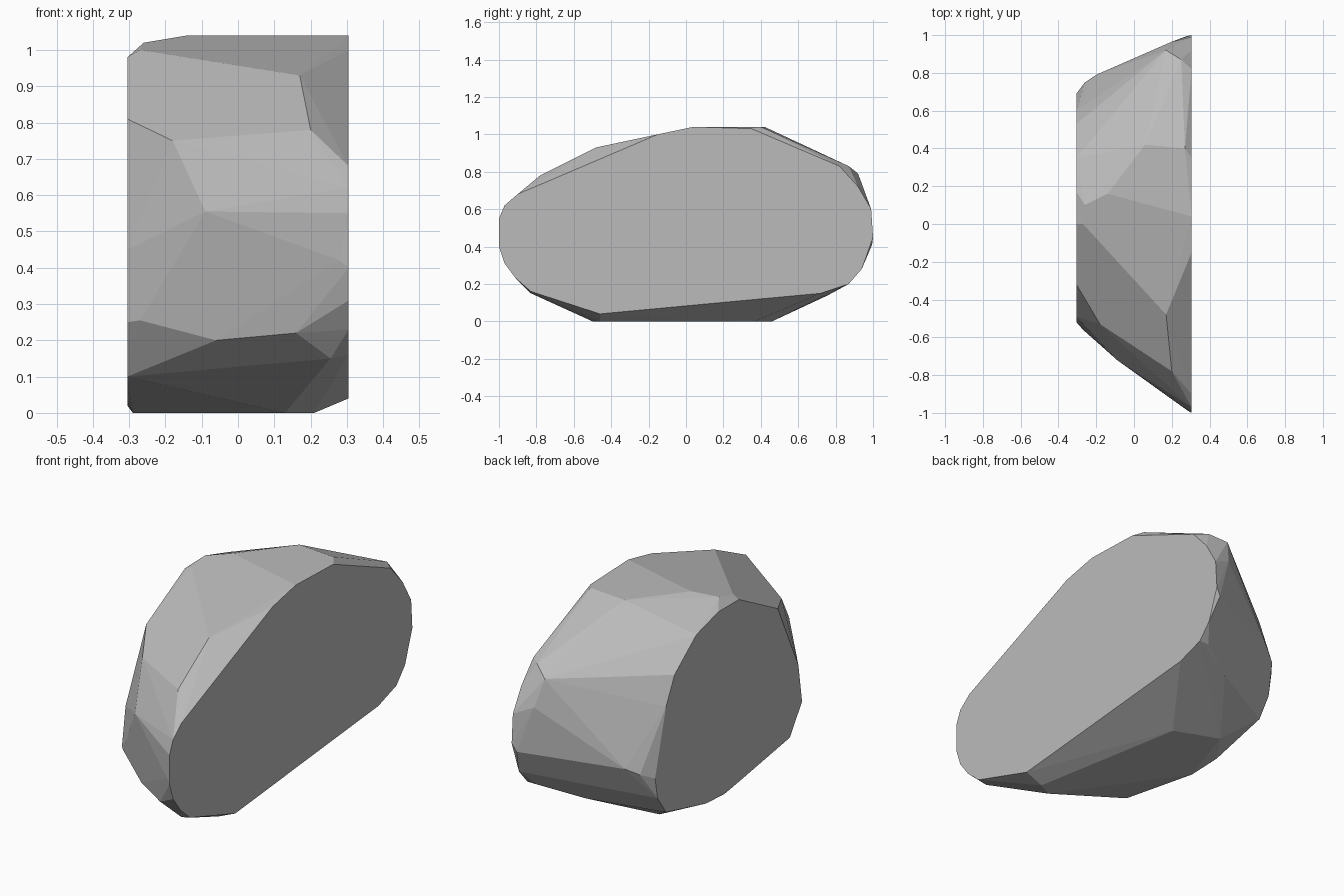
import bpy
import bmesh
import math

# Remove the default object only
default_object = bpy.data.objects.get("Cube")
if default_object:
    bpy.data.objects.remove(default_object, do_unlink=True)

half_width = 0.305


def make_material(name, value):
    """One plain grey stone colour."""
    material = bpy.data.materials.new(name)
    material.use_nodes = True
    colour = (value, value, value, 1)
    material.diffuse_color = colour
    material.node_tree.nodes["Principled BSDF"].inputs["Base Color"].default_value = colour
    return material


def flat_side(x, outline):
    """Place a (y, z) outline on one of the two flat cut sides."""
    return [(x, y, z) for y, z in outline]


def build_faceted_stone(name, corners, material):
    """Wrap a convex faceted skin around the corners and merge level facets."""
    bm = bmesh.new()
    for corner in corners:
        bm.verts.new(corner)
    hull = bmesh.ops.convex_hull(bm, input=bm.verts[:])
    # Drop corners that ended up inside the skin
    loose = [v for v in bm.verts if not v.link_faces]
    bmesh.ops.delete(bm, geom=loose, context="VERTS")
    bmesh.ops.dissolve_limit(
        bm, angle_limit=math.radians(2), verts=bm.verts[:], edges=bm.edges[:]
    )
    bmesh.ops.recalc_face_normals(bm, faces=bm.faces[:])
    for face in bm.faces:
        face.smooth = False
    mesh = bpy.data.meshes.new(name)
    bm.to_mesh(mesh)
    bm.free()
    mesh.materials.append(material)
    stone = bpy.data.objects.new(name, mesh)
    bpy.context.scene.collection.objects.link(stone)
    return stone


# Large flat side: a long rounded outline
left_side = flat_side(half_width, [
    (-.9, .68), (-.15, 1), (.04, 1.04), (.35, 1.03), (.82, .83), (.92, .72),
    (.99, .6), (1, .45), (.94, .28), (.87, .2), (.72, .15), (-.46, .04),
    (-.83, .16), (-.91, .23), (-.97, .31), (-1, .4), (-1, .55), (-.97, .62),
])

# Small flat side: a shorter, rounder outline
right_side = flat_side(-half_width, [
    (-.52, .25), (-.49, .45), (-.32, .81), (0, .98), (.17, .98), (.35, .93),
    (.53, .79), (.6, .65), (.69, .31), (.67, .2), (.6, .1), (.27, .02),
    (0, .03), (-.42, .1),
])

# Chipped corners between the two sides
front_corners = [
    (-.18, -.53, .75), (-.09, -.72, .555), (.24, -.955, .535),
    (.28, -.985, .42), (.16, -.87, .22), (-.06, -.71, .2),
    (-.27, -.56, .255), (.255, -.83, .15),
]
top_corners = [
    (.17, -.48, .93), (.2, -.78, .78), (-.27, 0, 1), (-.26, .1, 1.02),
    (-.14, .16, 1.04), (.06, .42, 1.04), (.27, .4, 1.04),
]
back_corners = [
    (.17, .92, .79), (.25, .87, .83), (.2, .965, .65), (-.26, .75, .34),
    (-.2, .79, .37), (.28, .995, .41), (.25, .87, .2), (.05, .76, .14),
]
base_corners = [
    (.06, .37, 0), (-.17, .46, 0), (.13, -.5, 0), (.21, -.46, 0), (-.29, .1, 0),
]

stone_grey = make_material("stone_grey", .5)
build_faceted_stone(
    "faceted_boulder",
    left_side + right_side + front_corners + top_corners + back_corners + base_corners,
    stone_grey,
)
